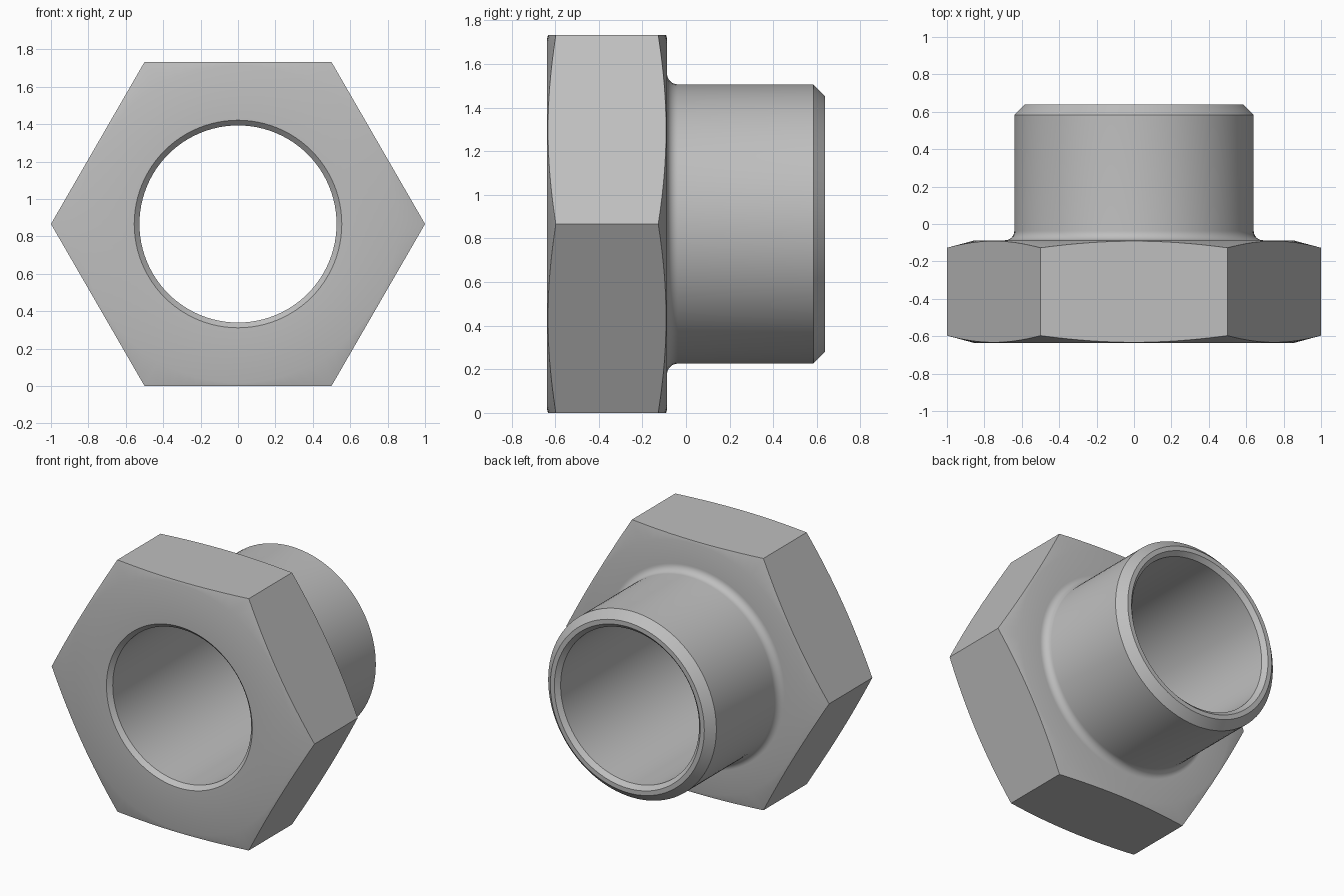
import bpy
import bmesh
import math
from mathutils import Matrix

cube = bpy.data.objects.get("Cube")
if cube:
    bpy.data.objects.remove(cube, do_unlink=True)

AXIS_Z = math.sqrt(3) / 2      # height of the bore axis
SEGMENTS = 96

steel = bpy.data.materials.new("grey steel")
grey = (0.52, 0.52, 0.52, 1)
steel.diffuse_color = grey
steel.use_nodes = True
steel.node_tree.nodes["Principled BSDF"].inputs["Base Color"].default_value = grey


def make_object(name, bm):
    bmesh.ops.recalc_face_normals(bm, faces=bm.faces)
    mesh = bpy.data.meshes.new(name)
    bm.to_mesh(mesh)
    bm.free()
    mesh.materials.append(steel)
    obj = bpy.data.objects.new(name, mesh)
    bpy.context.collection.objects.link(obj)
    return obj


def lathe(name, profile):
    """Revolve a closed (radius, y) profile about the bore axis."""
    bm = bmesh.new()
    rings = []
    for i in range(SEGMENTS):
        a = 2 * math.pi * i / SEGMENTS
        rings.append([bm.verts.new((r * math.cos(a), y, AXIS_Z + r * math.sin(a)))
                      for r, y in profile])
    n = len(profile)
    for i, ring in enumerate(rings):
        following = rings[(i + 1) % SEGMENTS]
        for j in range(n):
            k = (j + 1) % n
            bm.faces.new((ring[j], ring[k], following[k], following[j]))
    return make_object(name, bm)


# Profile: bored, chamfered flange, filleted neck and bevelled sleeve
BORE, BORE_RIM, NECK = 0.527, 0.555, 0.64
FRONT, SHOULDER, END = -0.637, -0.087, 0.638
FILLET, BEVEL = 0.05, 0.054
OUTER, FLAT = 1.1, 0.85
slope = math.tan(math.radians(15)) * (OUTER - FLAT)
lip = BORE_RIM - BORE

profile = [(BORE, FRONT + lip), (BORE_RIM, FRONT), (FLAT, FRONT),
           (OUTER, FRONT + slope), (OUTER, SHOULDER - slope), (FLAT, SHOULDER)]
for i in range(9):
    a = math.pi / 2 * i / 8
    profile.append((NECK + FILLET * (1 - math.sin(a)),
                    SHOULDER + FILLET * (1 - math.cos(a))))
profile += [(NECK, END - BEVEL), (NECK - BEVEL, END),
            (BORE_RIM, END), (BORE, END - lip)]
fitting = lathe("hex_fitting", profile)

# Hexagonal prism that trims the flange to six flats
bm = bmesh.new()
bmesh.ops.create_cone(
    bm, cap_ends=True, segments=6, radius1=1, radius2=1, depth=3,
    matrix=Matrix.Translation((0, 0, AXIS_Z)) @ Matrix.Rotation(math.pi / 2, 4, "X"))
# Put two corners on the x axis
if max(v.co.x for v in bm.verts) < 0.99:
    bmesh.ops.rotate(bm, verts=bm.verts, cent=(0, 0, AXIS_Z),
                     matrix=Matrix.Rotation(math.pi / 6, 3, "Y"))
cutter = make_object("hex_cutter", bm)

trim = fitting.modifiers.new("hex_trim", "BOOLEAN")
trim.operation = "INTERSECT"
trim.solver = "EXACT"
trim.object = cutter

bpy.ops.object.select_all(action="DESELECT")
fitting.select_set(True)
bpy.context.view_layer.objects.active = fitting
bpy.ops.object.modifier_apply(modifier=trim.name)
bpy.data.objects.remove(cutter, do_unlink=True)
bpy.ops.object.shade_smooth_by_angle(angle=math.radians(30))
